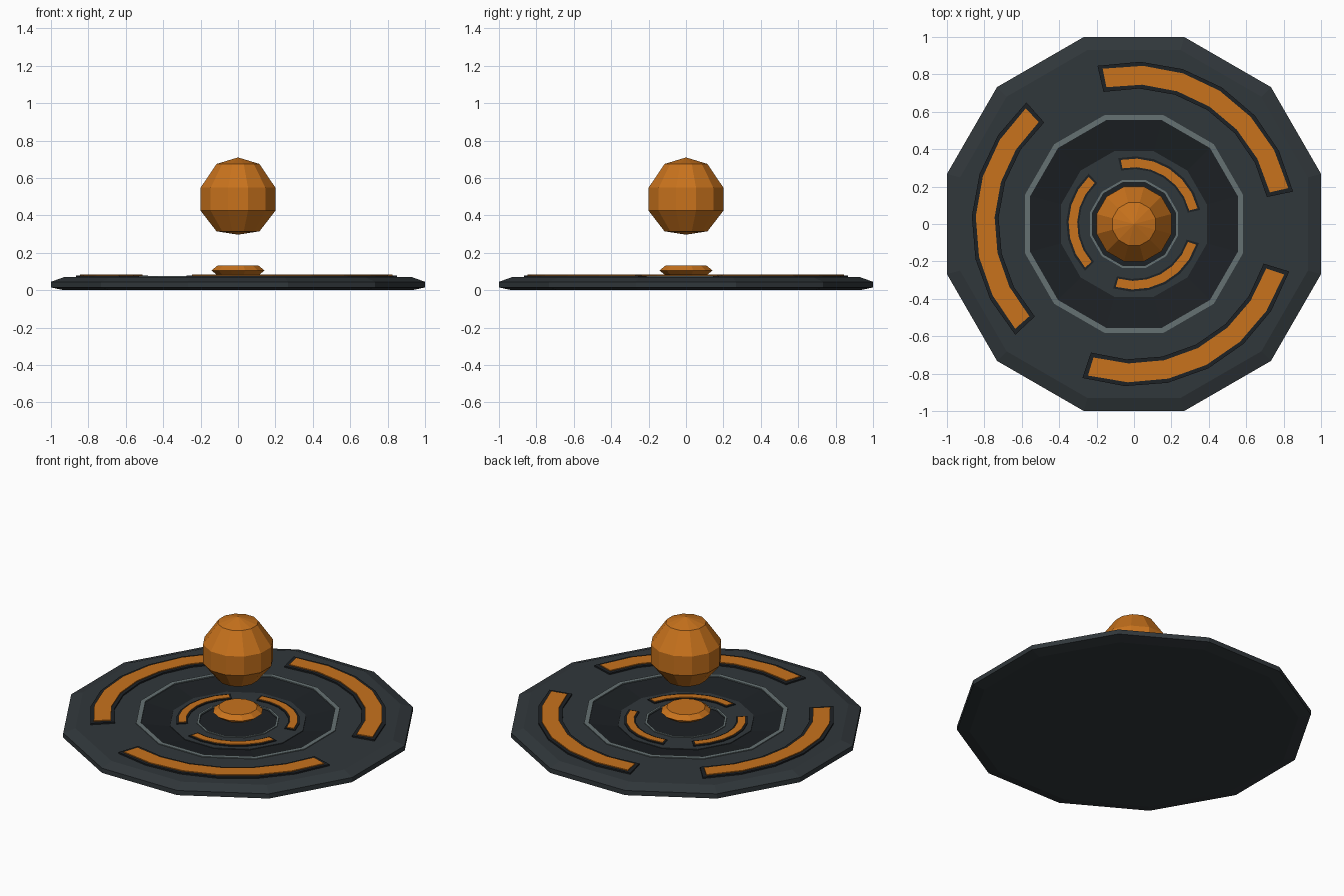
import bpy, bmesh, math

if "Cube" in bpy.data.objects:
    bpy.data.objects.remove(bpy.data.objects["Cube"])

SIDES = 12
FLAT = 1 / math.cos(math.pi / SIDES)   # profile radii are measured to the flats


def material(name, rgb):
    m = bpy.data.materials.new(name)
    m.diffuse_color = (*rgb, 1)
    m.use_nodes = True
    m.node_tree.nodes["Principled BSDF"].inputs["Base Color"].default_value = m.diffuse_color
    return m


plate_mat = material("plate", (0.030, 0.038, 0.043))
dark_mat = material("dark", (0.012, 0.015, 0.018))
trim_mat = material("trim", (0.13, 0.165, 0.17))
amber_mat = material("amber", (0.58, 0.17, 0.012))


def finish(name, bm, mat):
    bmesh.ops.recalc_face_normals(bm, faces=bm.faces)
    me = bpy.data.meshes.new(name)
    bm.to_mesh(me)
    bm.free()
    me.materials.append(mat)
    ob = bpy.data.objects.new(name, me)
    bpy.context.collection.objects.link(ob)
    return ob


def lathe(name, profile, mat, closed=False):
    """Spin a (radius, z) profile into a twelve-sided solid."""
    bm = bmesh.new()
    rings = []
    for r, z in profile:
        if r == 0:
            rings.append([bm.verts.new((0, 0, z))] * SIDES)
        else:
            angles = [math.radians(15 + 360 / SIDES * i) for i in range(SIDES)]
            rings.append([bm.verts.new((r * FLAT * math.cos(a), r * FLAT * math.sin(a), z))
                          for a in angles])
    pairs = list(zip(rings, rings[1:]))
    if closed:
        pairs.append((rings[-1], rings[0]))
    for lo, hi in pairs:
        for i in range(SIDES):
            j = (i + 1) % SIDES
            bm.faces.new(dict.fromkeys([lo[i], lo[j], hi[j], hi[i]]))
    return finish(name, bm, mat)


def arc(name, r0, r1, z0, z1, a0, a1, mat, steps=6):
    """Solid curved bar between two radii and two angles."""
    bm = bmesh.new()
    sections = []
    for i in range(steps + 1):
        a = math.radians(a0 + (a1 - a0) * i / steps)
        sections.append([bm.verts.new((r * math.cos(a), r * math.sin(a), z))
                         for r, z in ((r0, z0), (r1, z0), (r1, z1), (r0, z1))])
    for s, t in zip(sections, sections[1:]):
        for k in range(4):
            n = (k + 1) % 4
            bm.faces.new((s[k], s[n], t[n], t[k]))
    bm.faces.new(sections[0])
    bm.faces.new(sections[-1])
    return finish(name, bm, mat)


# Base plate with chamfered rim and sunken middle
lathe("base_plate", [(0, 0), (0.93, 0), (1, 0.015), (1, 0.045), (0.93, 0.07),
                     (0.57, 0.07), (0.39, 0.025), (0, 0.025)], plate_mat)

# Dark sloping dish, raised hub and central well
lathe("dish", [(0.57, 0.071), (0.38, 0.036), (0.38, 0.026), (0.57, 0.06)], dark_mat, True)
lathe("hub", [(0.39, 0.025), (0.39, 0.042), (0.222, 0.042), (0.222, 0.025)], plate_mat, True)
lathe("well_floor", [(0, 0.02), (0.225, 0.02), (0.225, 0.036), (0, 0.036)], dark_mat)

# Light trim rings
lathe("outer_trim", [(0.583, 0.06), (0.583, 0.075), (0.555, 0.075), (0.555, 0.06)], trim_mat, True)
lathe("inner_trim", [(0.235, 0.03), (0.235, 0.047), (0.222, 0.047), (0.222, 0.03)], trim_mat, True)

# Glowing arc lamps in dark frames, three around each ring
for i in range(3):
    t = 120 * i
    arc(f"outer_frame_{i}", 0.725, 0.868, 0.06, 0.079, 11.5 + t, 103 + t, dark_mat)
    arc(f"outer_lamp_{i}", 0.746, 0.847, 0.07, 0.085, 13.1 + t, 101.4 + t, amber_mat)
    arc(f"inner_frame_{i}", 0.294, 0.362, 0.035, 0.047, 12 + t, 103.5 + t, dark_mat)
    arc(f"inner_lamp_{i}", 0.304, 0.350, 0.04, 0.051, 13.8 + t, 101.7 + t, amber_mat)

# Emitter button and floating orb
lathe("emitter_button", [(0, 0.08), (0.11, 0.08), (0.142, 0.106), (0.11, 0.131), (0, 0.131)],
      amber_mat)
lathe("floating_orb", [(0, 0.297), (0.115, 0.315), (0.2, 0.425), (0.2, 0.548),
                       (0.115, 0.675), (0, 0.71)], amber_mat)
